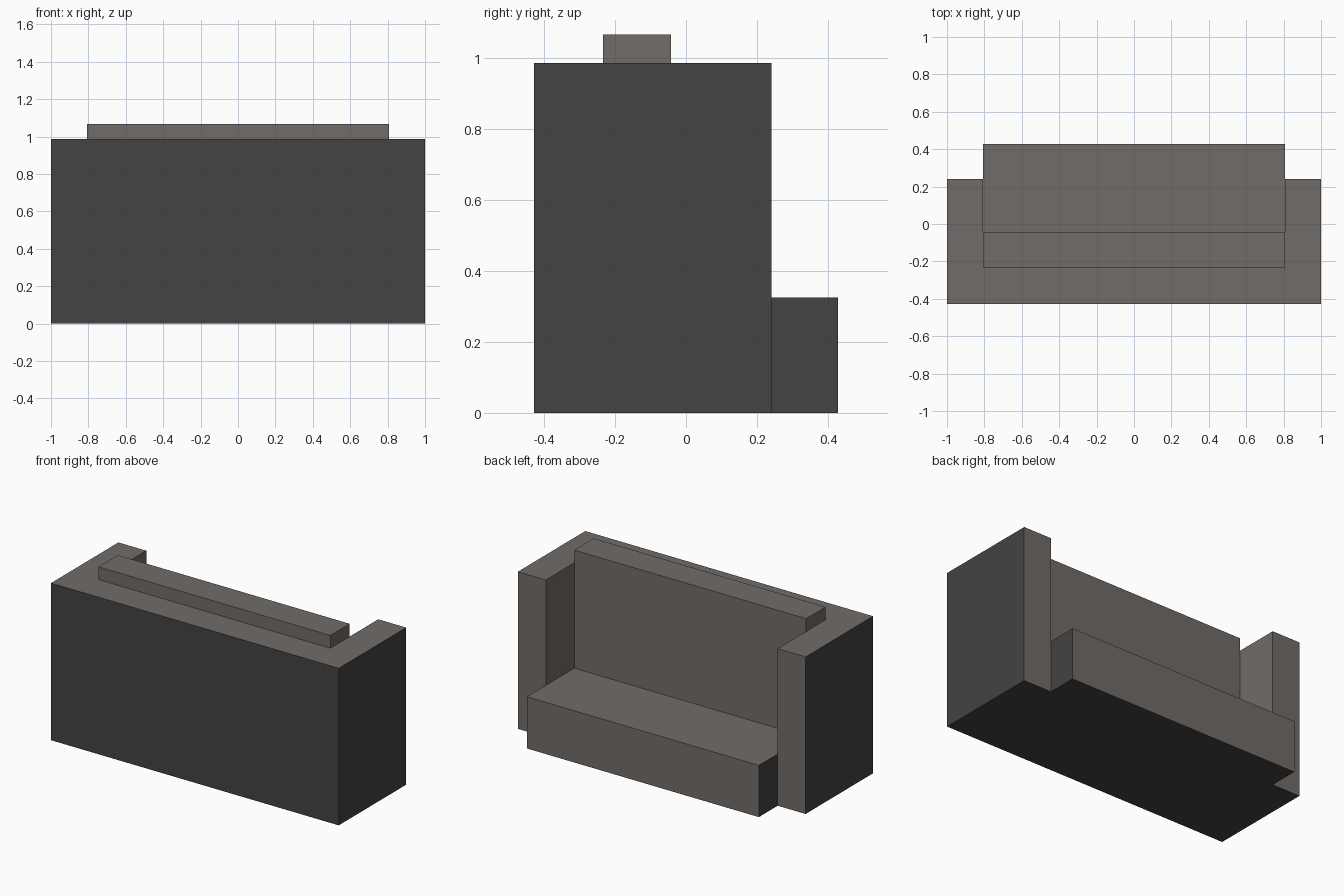
import bpy
import bmesh

if "Cube" in bpy.data.objects:
    bpy.data.objects.remove(bpy.data.objects["Cube"])


def material(name, color):
    mat = bpy.data.materials.new(name)
    mat.diffuse_color = (*color, 1.0)
    mat.use_nodes = True
    mat.node_tree.nodes["Principled BSDF"].inputs["Base Color"].default_value = mat.diffuse_color
    return mat


FABRIC = material("warm grey fabric", (0.165, 0.150, 0.138))
SHELL = material("charcoal shell", (0.056, 0.056, 0.056))


def prism(name, outline, z0, z1, shell=True):
    """Extrude a flat outline upward; outward sides, front and base get the shell colour."""
    bm = bmesh.new()
    base = bm.faces.new([bm.verts.new((x, y, z0)) for x, y in outline])
    top = bmesh.ops.extrude_face_region(bm, geom=[base])["geom"]
    verts = [v for v in top if isinstance(v, bmesh.types.BMVert)]
    bmesh.ops.translate(bm, verts=verts, vec=(0, 0, z1 - z0))
    bmesh.ops.recalc_face_normals(bm, faces=bm.faces)
    for f in bm.faces:
        n, c = f.normal, f.calc_center_median()
        outward = n.x * c.x > 0.1 or n.y < -0.5 or n.z < -0.5
        f.material_index = int(shell and outward)
    mesh = bpy.data.meshes.new(name)
    bm.to_mesh(mesh)
    bm.free()
    mesh.materials.append(FABRIC)
    mesh.materials.append(SHELL)
    obj = bpy.data.objects.new(name, mesh)
    bpy.context.collection.objects.link(obj)
    return obj


def rect(half_x, y0, y1):
    return [(-half_x, y0), (half_x, y0), (half_x, y1), (-half_x, y1)]


INNER = 0.806     # half width between the arms
BACK = -0.428     # outer face of the backrest
PAD = -0.234      # where the back cushion meets the backrest
PAD_FRONT = -0.042
ARM_END = 0.241
SEAT_END = 0.428
SEAT_TOP = 0.325

# U-shaped frame: both arms and the backrest in one outline
half = [(1.0, BACK), (1.0, ARM_END), (INNER, ARM_END), (INNER, PAD)]
prism("arms_and_backrest", half + [(-x, y) for x, y in reversed(half)], 0, 0.987)

# Seat block, reaching past the arms
prism("seat", rect(INNER, PAD, SEAT_END), 0, SEAT_TOP)

# Back cushion, standing on the seat and rising above the frame
prism("back_cushion", rect(INNER, PAD, PAD_FRONT), SEAT_TOP, 1.067, shell=False)
